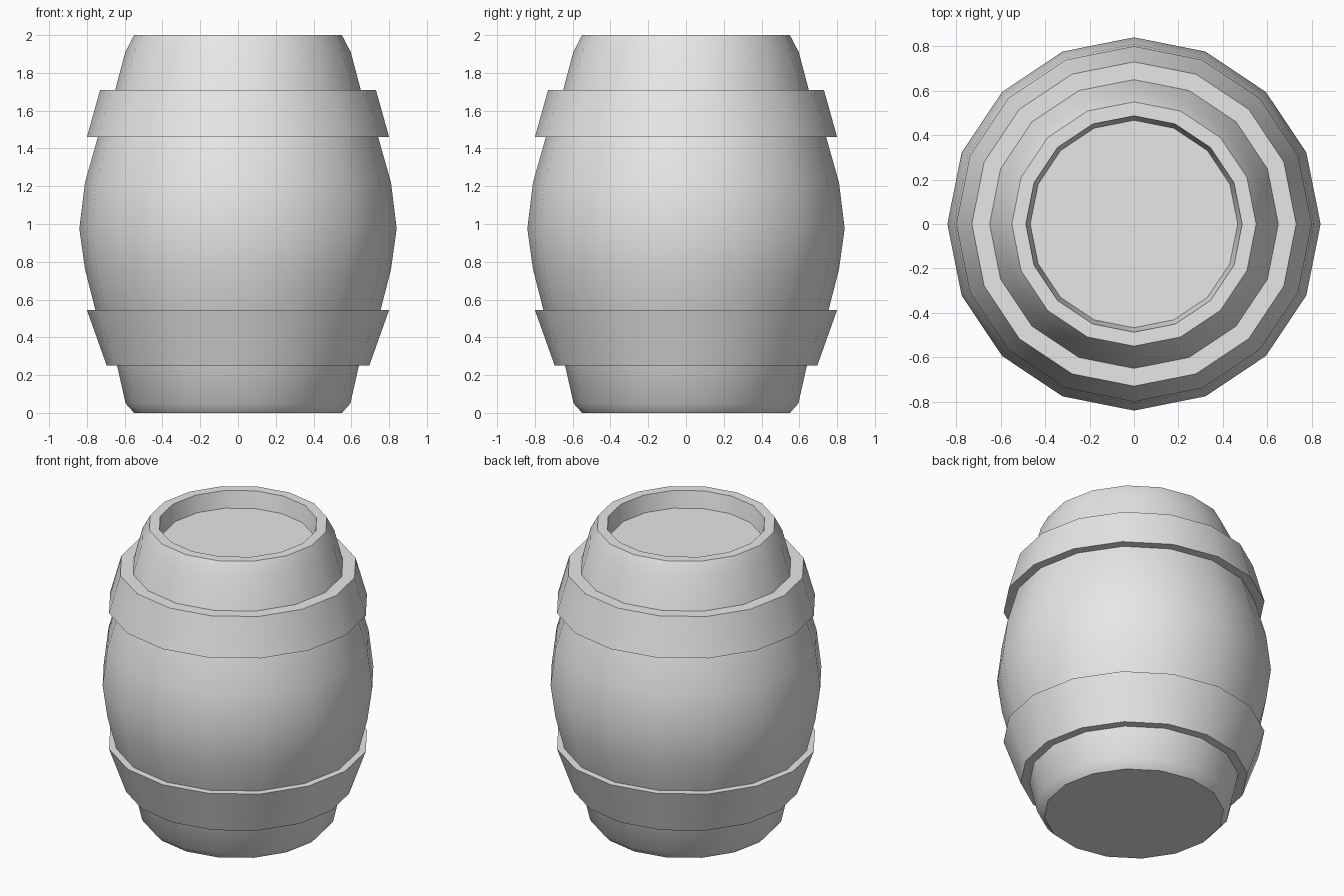
import bpy, bmesh, math

if "Cube" in bpy.data.objects:
    bpy.data.objects.remove(bpy.data.objects["Cube"])

SIDES = 16

grey = bpy.data.materials.new("plain_grey")
grey.diffuse_color = (0.8, 0.8, 0.8, 1.0)
grey.use_nodes = True
grey.node_tree.nodes["Principled BSDF"].inputs["Base Color"].default_value = grey.diffuse_color


def lathe(name, profile, closed=False):
    """Revolve (radius, height) points around z; cap the ends unless closed."""
    bm = bmesh.new()
    rings = []
    for r, z in profile:
        angles = [2 * math.pi * i / SIDES for i in range(SIDES)]
        rings.append([bm.verts.new((r * math.cos(a), r * math.sin(a), z)) for a in angles])
    pairs = list(zip(rings, rings[1:]))
    if closed:
        pairs.append((rings[-1], rings[0]))
    else:
        bm.faces.new(rings[0][::-1])
        bm.faces.new(rings[-1])
    for low, high in pairs:
        for i in range(SIDES):
            j = (i + 1) % SIDES
            bm.faces.new((low[i], low[j], high[j], high[i]))
    bmesh.ops.recalc_face_normals(bm, faces=bm.faces)
    mesh = bpy.data.meshes.new(name)
    bm.to_mesh(mesh)
    bm.free()
    mesh.materials.append(grey)
    obj = bpy.data.objects.new(name, mesh)
    bpy.context.collection.objects.link(obj)
    bpy.ops.object.select_all(action='DESELECT')
    obj.select_set(True)
    bpy.context.view_layer.objects.active = obj
    bpy.ops.object.shade_smooth_by_angle(angle=math.radians(32))
    return obj


# Bulging body, with a rim and a recessed lid at the top
lathe("barrel_body", [
    (0.55, 0.0), (0.595, 0.05), (0.64, 0.25), (0.755, 0.545), (0.81, 0.76),
    (0.84, 0.975), (0.81, 1.22), (0.742, 1.46), (0.65, 1.71), (0.597, 1.91),
    (0.55, 2.0), (0.487, 2.0), (0.467, 1.89)])

# Flared hoops around the body
lathe("upper_hoop", [(0.80, 1.46), (0.73, 1.71), (0.64, 1.71), (0.73, 1.46)], closed=True)
lathe("lower_hoop", [(0.695, 0.25), (0.80, 0.545), (0.745, 0.545), (0.63, 0.25)], closed=True)
